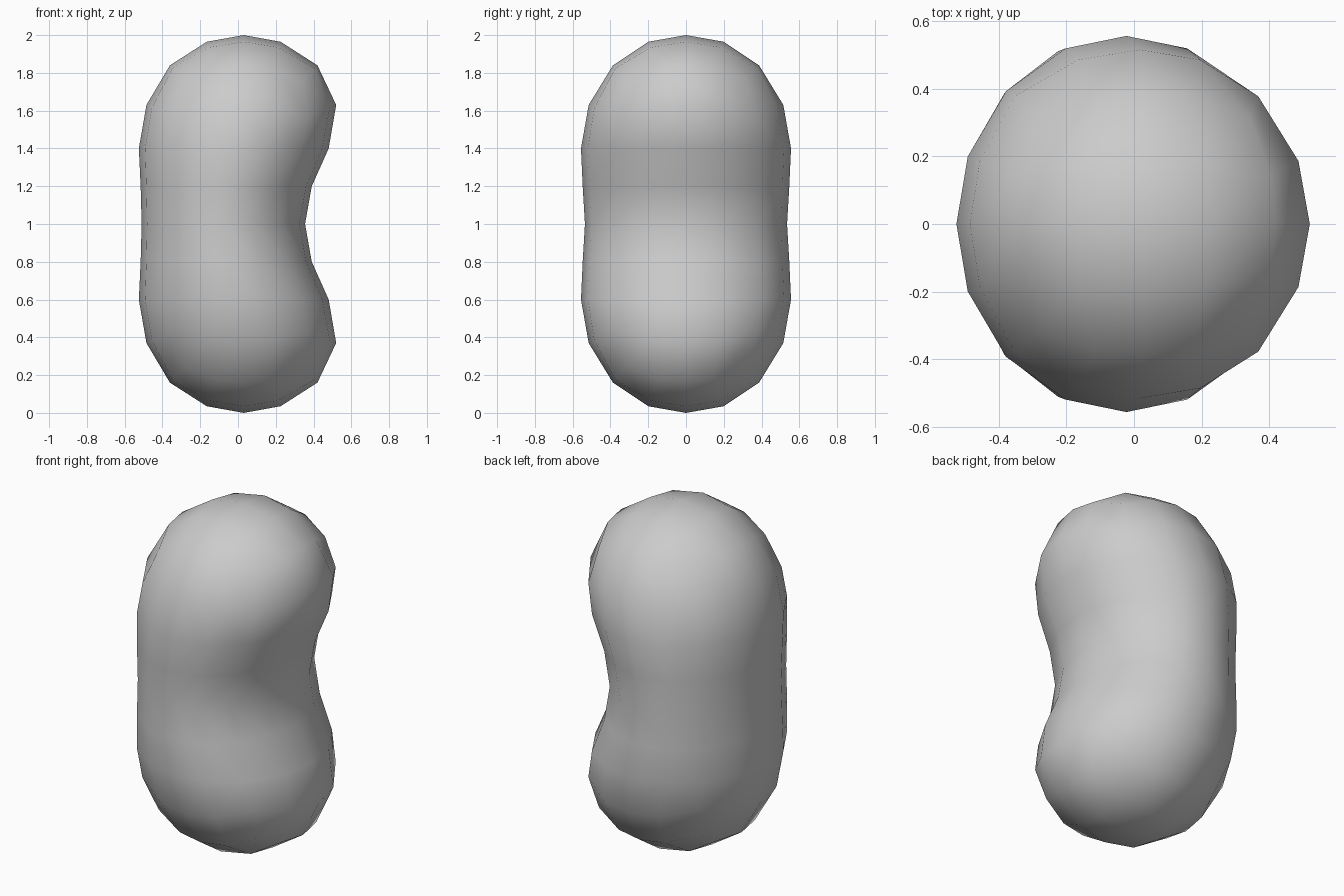
import bpy, bmesh, math
from mathutils import Matrix

if "Cube" in bpy.data.objects:
    bpy.data.objects.remove(bpy.data.objects["Cube"])

# Levels: (parameter, height above the middle, x centre, x radius, y radius)
# parameter 0..1 is the rounded cap, -1 and -2 are the waist rings
LEVELS = [
    (-2.0, 0.0, -0.0775, 0.4325, 0.535),
    (-1.0, 0.2, -0.0625, 0.453, 0.547),
    (0.0, 0.4, -0.0225, 0.5025, 0.556),
    (0.358, 0.63, 0.0175, 0.538, 0.552),
    (0.707, 0.84, 0.03, 0.552, 0.547),
    (0.934, 0.965, 0.03, 0.545, 0.557),
    (1.0, 1.0, 0.03, 0.545, 0.557),
]


def level(p):
    """Interpolate the level table at parameter p."""
    p = max(-2.0, min(1.0, p))
    for a, b in zip(LEVELS, LEVELS[1:]):
        if p <= b[0]:
            t = (p - a[0]) / (b[0] - a[0])
            return [u + (v - u) * t for u, v in zip(a[1:], b[1:])]
    return LEVELS[-1][1:]


bm = bmesh.new()

# Cap: upper half of a sphere made from a 4 x 4 x 4 cube
bmesh.ops.create_cube(bm, size=2)
bmesh.ops.subdivide_edges(bm, edges=bm.edges[:], cuts=3, use_grid_fill=True)
lower = [f for f in bm.faces if f.calc_center_median().z < 0]
bmesh.ops.delete(bm, geom=lower, context='FACES')
step = math.tan(math.radians(21))
for v in bm.verts:
    for i in range(3):
        if abs(abs(v.co[i]) - 0.5) < 0.01:
            v.co[i] = math.copysign(step, v.co[i])
    v.co.normalize()

# Waist: two more rings below the cap
for _ in range(2):
    rim = [e for e in bm.edges if e.is_boundary]
    out = bmesh.ops.extrude_edge_only(bm, edges=rim)['geom']
    for v in out:
        if isinstance(v, bmesh.types.BMVert):
            v.co.z -= 1

# Bend and scale every ring into the bean outline
for v in bm.verts:
    z, cx, rx, ry = level(v.co.z)
    v.co = (cx + rx * v.co.x, ry * v.co.y, z)

# Lower half
bmesh.ops.mirror(bm, geom=bm.verts[:] + bm.edges[:] + bm.faces[:],
                 matrix=Matrix(), merge_dist=0.0001, axis='Z')
bmesh.ops.remove_doubles(bm, verts=bm.verts[:], dist=0.0001)
bmesh.ops.recalc_face_normals(bm, faces=bm.faces[:])
for f in bm.faces:
    f.smooth = True

mesh = bpy.data.meshes.new("bean")
bm.to_mesh(mesh)
bm.free()
bean = bpy.data.objects.new("bean", mesh)
bean.location.z = 1
bpy.context.collection.objects.link(bean)
